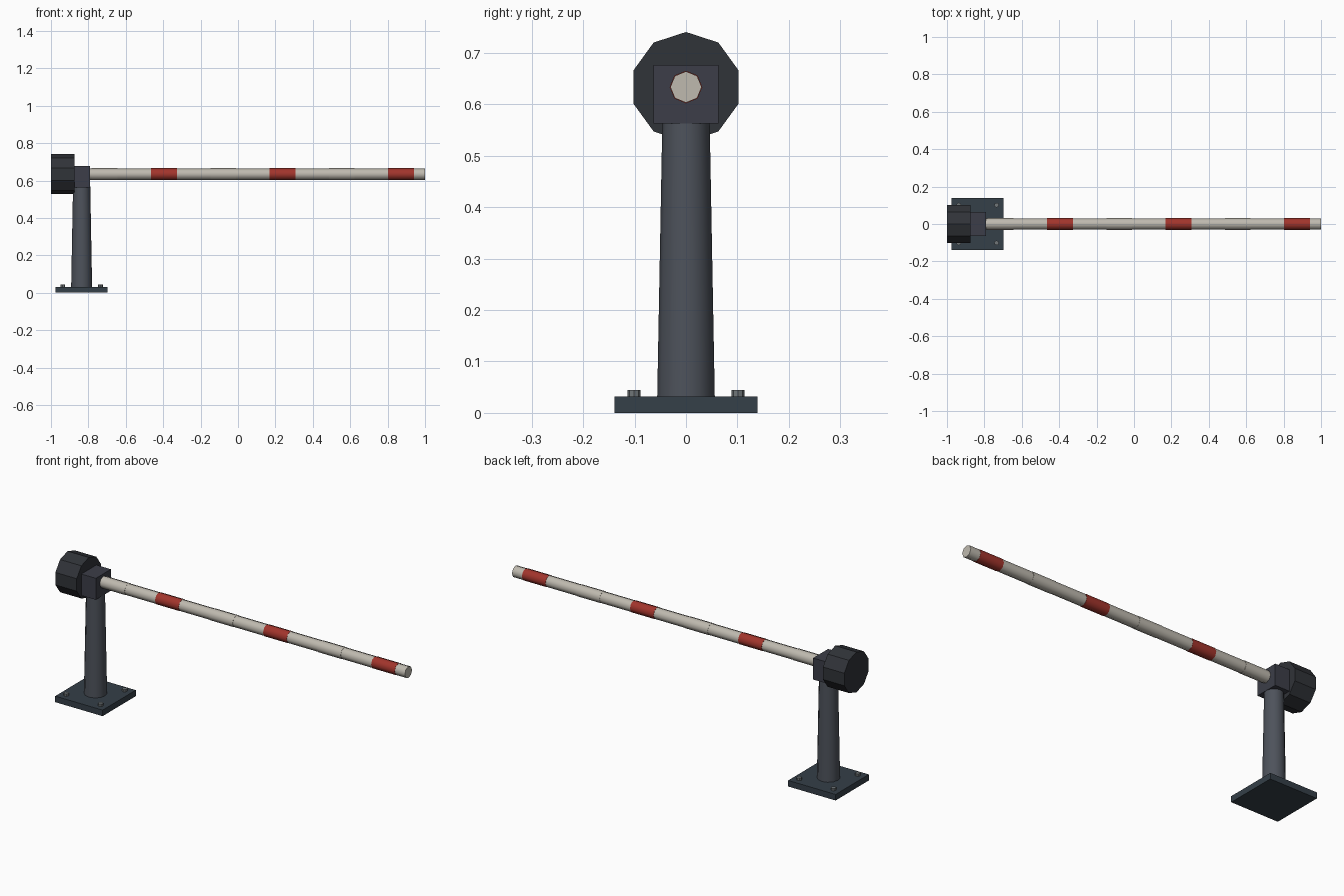
import bpy, bmesh, math
from mathutils import Matrix

if "Cube" in bpy.data.objects:
    bpy.data.objects.remove(bpy.data.objects["Cube"])


def material(name, rgb):
    m = bpy.data.materials.new(name)
    m.diffuse_color = (*rgb, 1)
    m.use_nodes = True
    m.node_tree.nodes["Principled BSDF"].inputs["Base Color"].default_value = m.diffuse_color
    return m


PLATE = material("plate_steel", (0.035, 0.05, 0.065))
POST = material("post_grey", (0.075, 0.085, 0.105))
BOX = material("housing_grey", (0.045, 0.048, 0.065))
WEIGHT = material("weight_black", (0.03, 0.033, 0.04))
BOLT = material("bolt_steel", (0.16, 0.18, 0.19))
WHITE = material("arm_white", (0.52, 0.49, 0.43))
RED = material("arm_red", (0.36, 0.035, 0.025))

POST_X, ARM_Z = -0.836, 0.634


def finish(name, bm, mat, smooth=False):
    mesh = bpy.data.meshes.new(name)
    bm.to_mesh(mesh)
    bm.free()
    mesh.materials.append(mat)
    for p in mesh.polygons:
        p.use_smooth = smooth and len(p.vertices) == 4
    obj = bpy.data.objects.new(name, mesh)
    bpy.context.collection.objects.link(obj)
    return obj


def box(name, x, y, z, mat):
    """Box from (min, max) pairs."""
    bm = bmesh.new()
    bmesh.ops.create_cube(bm, size=1)
    for v in bm.verts:
        v.co = [a + (c + 0.5) * (b - a) for c, (a, b) in zip(v.co, (x, y, z))]
    return finish(name, bm, mat)


def upright(name, x, y, z0, z1, r0, r1, sides, mat, smooth=False):
    """Vertical cylinder or cone."""
    bm = bmesh.new()
    bmesh.ops.create_cone(bm, cap_ends=True, segments=sides, radius1=r0, radius2=r1,
                          depth=z1 - z0, matrix=Matrix.Translation((x, y, (z0 + z1) / 2)))
    return finish(name, bm, mat, smooth)


def along_x(name, x0, x1, r, sides, mat, smooth=False, turn=0):
    """Horizontal cylinder on the arm axis."""
    bm = bmesh.new()
    place = (Matrix.Translation(((x0 + x1) / 2, 0, ARM_Z))
             @ Matrix.Rotation(math.pi / 2, 4, 'Y') @ Matrix.Rotation(turn, 4, 'Z'))
    bmesh.ops.create_cone(bm, cap_ends=True, segments=sides, radius1=r, radius2=r,
                          depth=x1 - x0, matrix=place)
    return finish(name, bm, mat, smooth)


# Base plate with four bolts
box("base_plate", (POST_X - 0.139, POST_X + 0.139), (-0.139, 0.139), (0, 0.032), PLATE)
for i, (sx, sy) in enumerate([(-1, -1), (1, -1), (1, 1), (-1, 1)]):
    upright(f"anchor_bolt_{i + 1}", POST_X + sx * 0.101, sy * 0.101,
            0.03, 0.045, 0.0127, 0.0127, 8, BOLT)

# Tapered post and pivot housing
upright("post", POST_X, 0, 0.03, 0.57, 0.056, 0.046, 12, POST, True)
box("pivot_housing", (-0.9, -0.79), (-0.063, 0.063), (0.563, 0.677), BOX)

# Ten-sided counterweight, points facing sideways
along_x("counterweight", -1.0, -0.875, 0.107, 10, WEIGHT, turn=math.pi / 2)

# Eight-sided arm with alternating sleeve bands
along_x("barrier_arm", -0.80, 1.0, 0.0305, 8, WHITE, True)
for i in range(6):
    c = -0.713 + i * 0.317
    along_x(f"arm_band_{i + 1}", c - 0.069, c + 0.069, 0.0318, 8,
            RED if i % 2 else WHITE, True)
